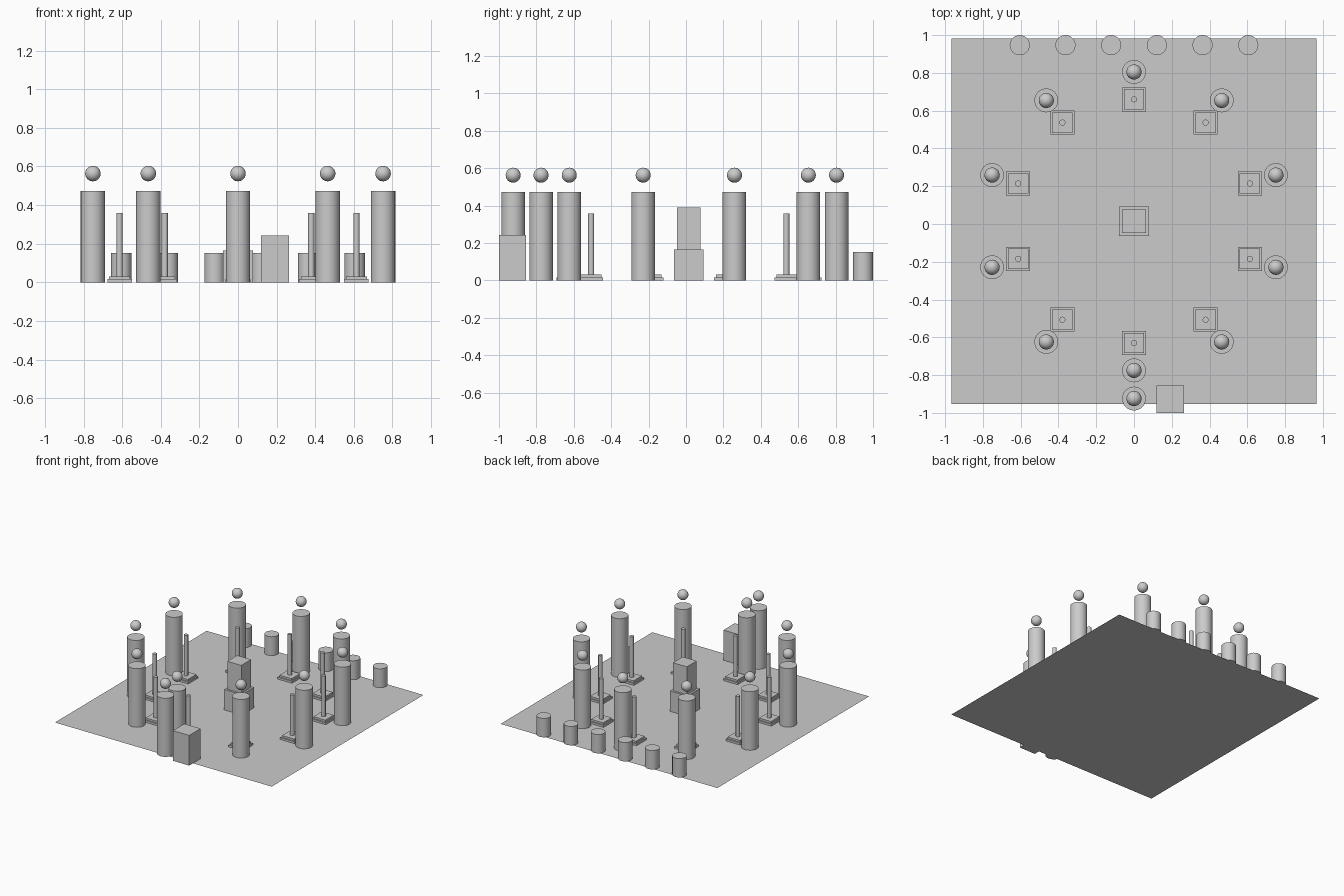
import bpy
from math import sin, cos, radians

cube = bpy.data.objects.get("Cube")
if cube:
    bpy.data.objects.remove(cube, do_unlink=True)

# One plain grey for everything
grey = bpy.data.materials.new("plain grey")
grey.use_nodes = True
colour = (0.6, 0.6, 0.6, 1)
grey.diffuse_color = colour
grey.node_tree.nodes["Principled BSDF"].inputs["Base Color"].default_value = colour

CENTRE_Y = 0.015


def finish(name, smooth=False):
    obj = bpy.context.object
    obj.name = name
    obj.data.materials.append(grey)
    if smooth:
        bpy.ops.object.shade_smooth_by_angle(angle=radians(40))
    return obj


def block(name, x, y, bottom, top, width):
    bpy.ops.mesh.primitive_cube_add(size=1, location=(x, y, (bottom + top) / 2))
    bpy.context.object.scale = (width, width, top - bottom)
    bpy.ops.object.transform_apply(location=False, rotation=False, scale=True)
    return finish(name)


def cylinder(name, x, y, bottom, top, radius):
    bpy.ops.mesh.primitive_cylinder_add(
        vertices=32, radius=radius, depth=top - bottom,
        location=(x, y, (bottom + top) / 2))
    return finish(name, True)


def figure(label, x, y):
    # Standing figure: cylindrical body with a floating ball head
    cylinder(f"figure_body_{label}", x, y, 0, 0.472, 0.063)
    bpy.ops.mesh.primitive_uv_sphere_add(
        segments=32, ring_count=16, radius=0.04, location=(x, y, 0.563))
    finish(f"figure_head_{label}", True)


def post(label, x, y):
    # Stepped square foot with a thin pole
    block(f"post_foot_{label}", x, y, 0, 0.016, 0.127)
    block(f"post_step_{label}", x, y, 0.016, 0.031, 0.108)
    cylinder(f"post_pole_{label}", x, y, 0.031, 0.358, 0.016)


# Floor sheet
bpy.ops.mesh.primitive_plane_add(size=1.934, location=(0, CENTRE_Y, 0))
finish("floor")

# Ring of figures, each facing a post
for i in range(10):
    a = radians(36 * i)
    figure(i + 1, 0.79 * sin(a), CENTRE_Y + 0.79 * cos(a))
    post(i + 1, 0.645 * sin(a), CENTRE_Y + 0.645 * cos(a))

# Central pedestal
block("pedestal_base", 0, CENTRE_Y, 0, 0.165, 0.157)
block("pedestal_top", 0, CENTRE_Y, 0.165, 0.39, 0.125)

# Attendant with a desk at the front
figure("attendant", 0, -0.924)
block("desk", 0.192, -0.927, 0, 0.243, 0.145)

# Row of stools along the back
for i in range(6):
    cylinder(f"stool_{i + 1}", 0.242 * (i - 2.5), 0.947, 0, 0.152, 0.053)
